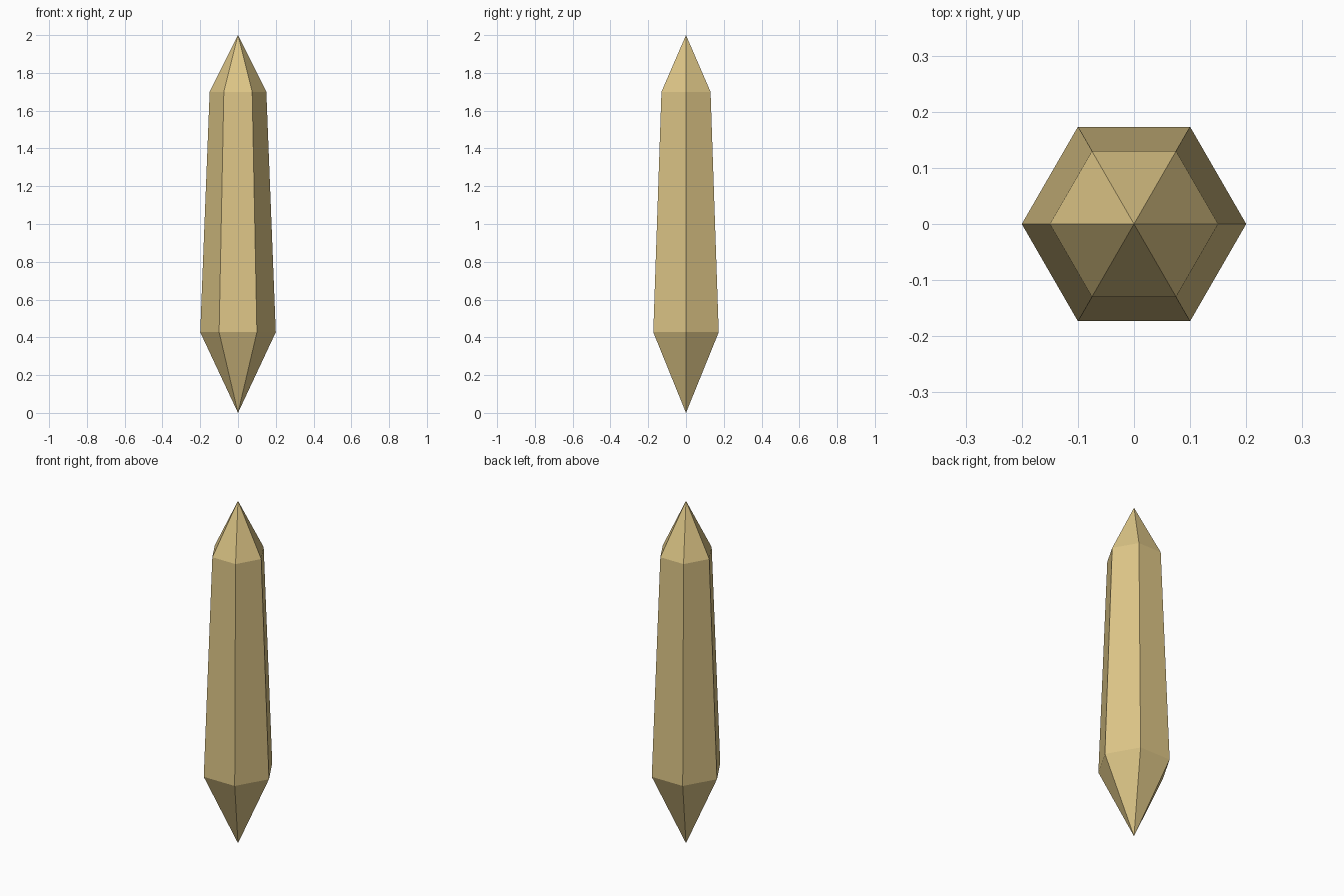
import bpy, bmesh
from math import cos, sin, pi

if "Cube" in bpy.data.objects:
    bpy.data.objects.remove(bpy.data.objects["Cube"])

SIDES = 6
LOWER = (0.20, 0.427)   # radius, height of the wide ring
UPPER = (0.15, 1.70)    # radius, height of the narrow ring

bm = bmesh.new()


def ring(radius, z):
    return [bm.verts.new((radius * cos(2 * pi * i / SIDES),
                          radius * sin(2 * pi * i / SIDES), z))
            for i in range(SIDES)]


# Two hexagonal rings closed by a point at each end
bottom_tip = bm.verts.new((0, 0, 0))
top_tip = bm.verts.new((0, 0, 2))
low, high = ring(*LOWER), ring(*UPPER)
for i in range(SIDES):
    j = (i + 1) % SIDES
    bm.faces.new((bottom_tip, low[j], low[i]))
    bm.faces.new((low[i], low[j], high[j], high[i]))
    bm.faces.new((high[i], high[j], top_tip))
bmesh.ops.recalc_face_normals(bm, faces=bm.faces)

mesh = bpy.data.meshes.new("crystal")
bm.to_mesh(mesh)
bm.free()
crystal = bpy.data.objects.new("crystal", mesh)
bpy.context.collection.objects.link(crystal)

# Pale gold colour
mat = bpy.data.materials.new("pale_gold")
mat.diffuse_color = (0.72, 0.56, 0.24, 1)
mat.use_nodes = True
mat.node_tree.nodes["Principled BSDF"].inputs["Base Color"].default_value = mat.diffuse_color
mesh.materials.append(mat)
